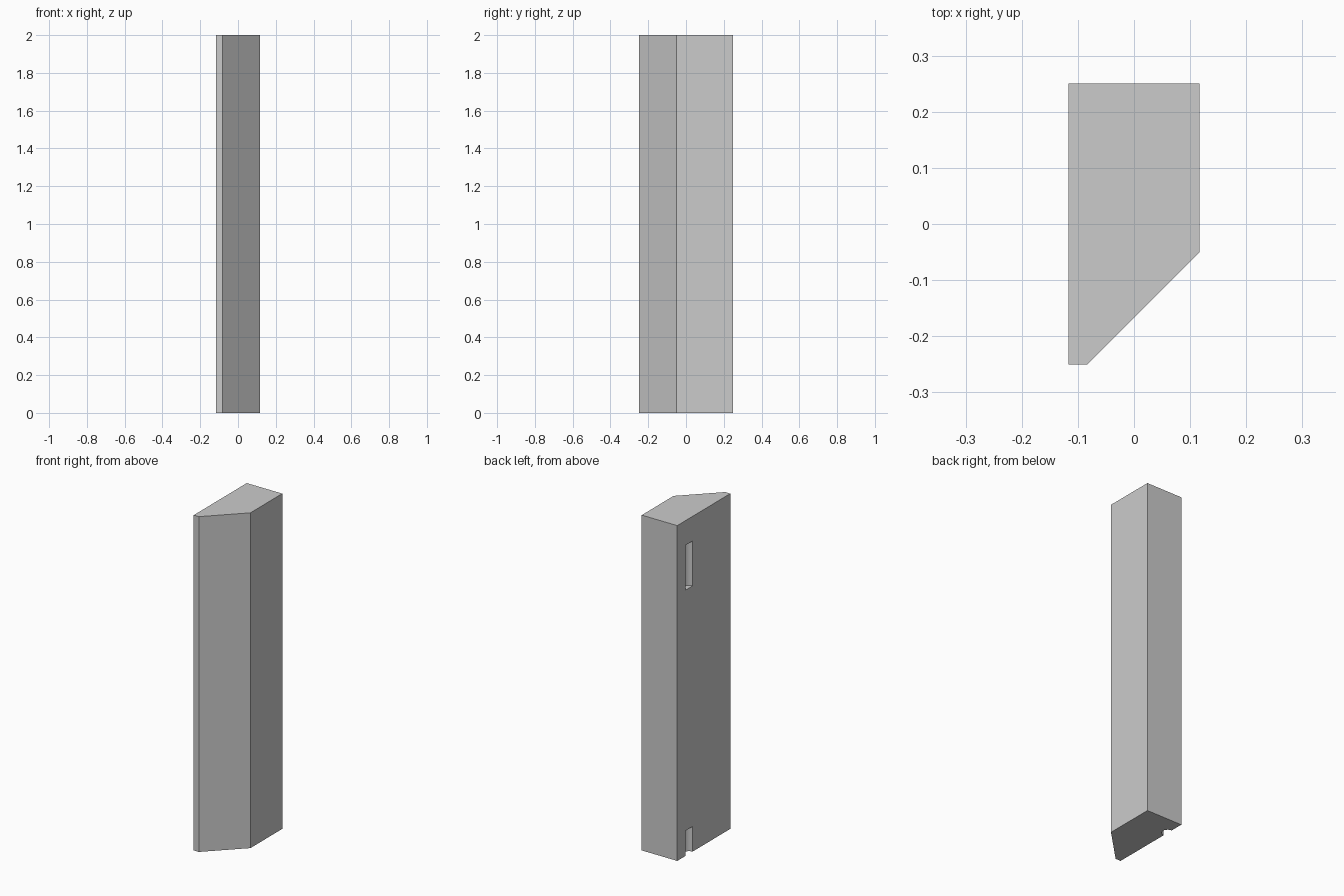
import bpy, bmesh, math

if "Cube" in bpy.data.objects:
    bpy.data.objects.remove(bpy.data.objects["Cube"])


def prism(name, points, z0, z1):
    """Extrude a flat outline straight up from z0 to z1."""
    bm = bmesh.new()
    face = bm.faces.new([bm.verts.new((x, y, z0)) for x, y in points])
    ext = bmesh.ops.extrude_face_region(bm, geom=[face])
    for v in ext["geom"]:
        if isinstance(v, bmesh.types.BMVert):
            v.co.z = z1
    bmesh.ops.recalc_face_normals(bm, faces=bm.faces)
    mesh = bpy.data.meshes.new(name)
    bm.to_mesh(mesh)
    bm.free()
    obj = bpy.data.objects.new(name, mesh)
    bpy.context.collection.objects.link(obj)
    return obj


# Post with one chamfered front corner
W, D = 0.117, 0.25
post = prism("post", [(-W, D), (-W, -D), (-0.083, -D), (W, -0.05), (W, D)], 0, 2)

# Rounded hinge recesses in the left face, the lower one open at the base
R, N = 0.033, 24
circle = [(-W + R * math.cos(i * math.tau / N), 0.138 + R * math.sin(i * math.tau / N))
          for i in range(N)]
for label, z0, z1 in (("lower", -0.12, 0.15), ("upper", 1.585, 1.853)):
    cutter = prism(label + "_recess_cutter", circle, z0, z1)
    cutter.hide_render = True
    cutter.hide_set(True)
    cut = post.modifiers.new(label + "_recess", "BOOLEAN")
    cut.operation = "DIFFERENCE"
    cut.solver = "EXACT"
    cut.object = cutter

# Smooth recess walls while keeping the post edges sharp
bpy.context.view_layer.objects.active = post
post.select_set(True)
for mod in list(post.modifiers):
    bpy.ops.object.modifier_apply(modifier=mod.name)
bpy.ops.object.shade_smooth_by_angle(angle=math.radians(30))
